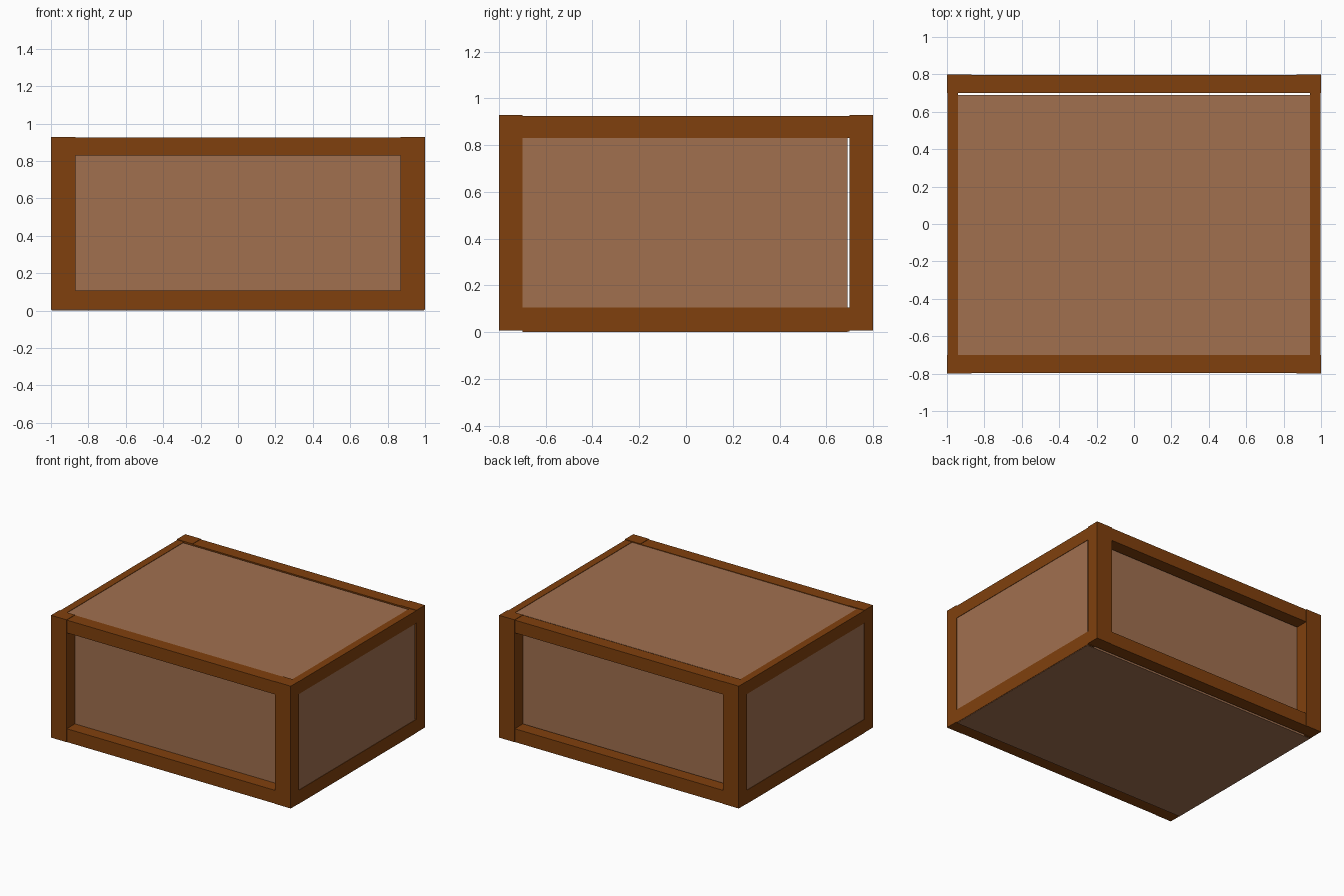
import bpy

if "Cube" in bpy.data.objects:
    bpy.data.objects.remove(bpy.data.objects["Cube"])


def material(name, rgb):
    m = bpy.data.materials.new(name)
    m.diffuse_color = (*rgb, 1.0)
    m.use_nodes = True
    m.node_tree.nodes["Principled BSDF"].inputs["Base Color"].default_value = m.diffuse_color
    return m


FRAME = material("dark_wood", (0.216, 0.051, 0.004))
PANEL = material("light_wood", (0.356, 0.162, 0.078))


def box(name, lo, hi, mat):
    """Box spanning two opposite corners."""
    bpy.ops.mesh.primitive_cube_add(size=1)
    o = bpy.context.object
    o.name = o.data.name = name
    for v in o.data.vertices:
        v.co = [(a + b) / 2 + c * (b - a) for a, b, c in zip(lo, hi, v.co)]
    o.data.materials.append(mat)
    return o


# Crate body, ending just short of the back frame
box("crate_body", (-0.994, -0.70, 0.0), (0.994, 0.69, 0.922), PANEL)

# Front and back frames: corner posts with rails between them
for side, s in (("front", -1), ("back", 1)):
    y0, y1 = sorted((s * 0.70, s * 0.80))
    r0, r1 = sorted((s * 0.70, s * 0.797))
    for hand, h in (("left", -1), ("right", 1)):
        x0, x1 = sorted((h * 0.87, h * 1.0))
        box(f"{side}_{hand}_post", (x0, y0, 0.007), (x1, y1, 0.929), FRAME)
    box(f"{side}_top_rail", (-0.87, r0, 0.83), (0.87, r1, 0.926), FRAME)
    box(f"{side}_bottom_rail", (-0.87, r0, 0.007), (0.87, r1, 0.107), FRAME)

# Side rails lying along the body's long edges
for hand, h in (("left", -1), ("right", 1)):
    x0, x1 = sorted((h * 0.94, h * 0.997))
    box(f"{hand}_top_rail", (x0, -0.70, 0.83), (x1, 0.70, 0.925), FRAME)
    box(f"{hand}_bottom_rail", (x0, -0.70, 0.003), (x1, 0.70, 0.105), FRAME)
